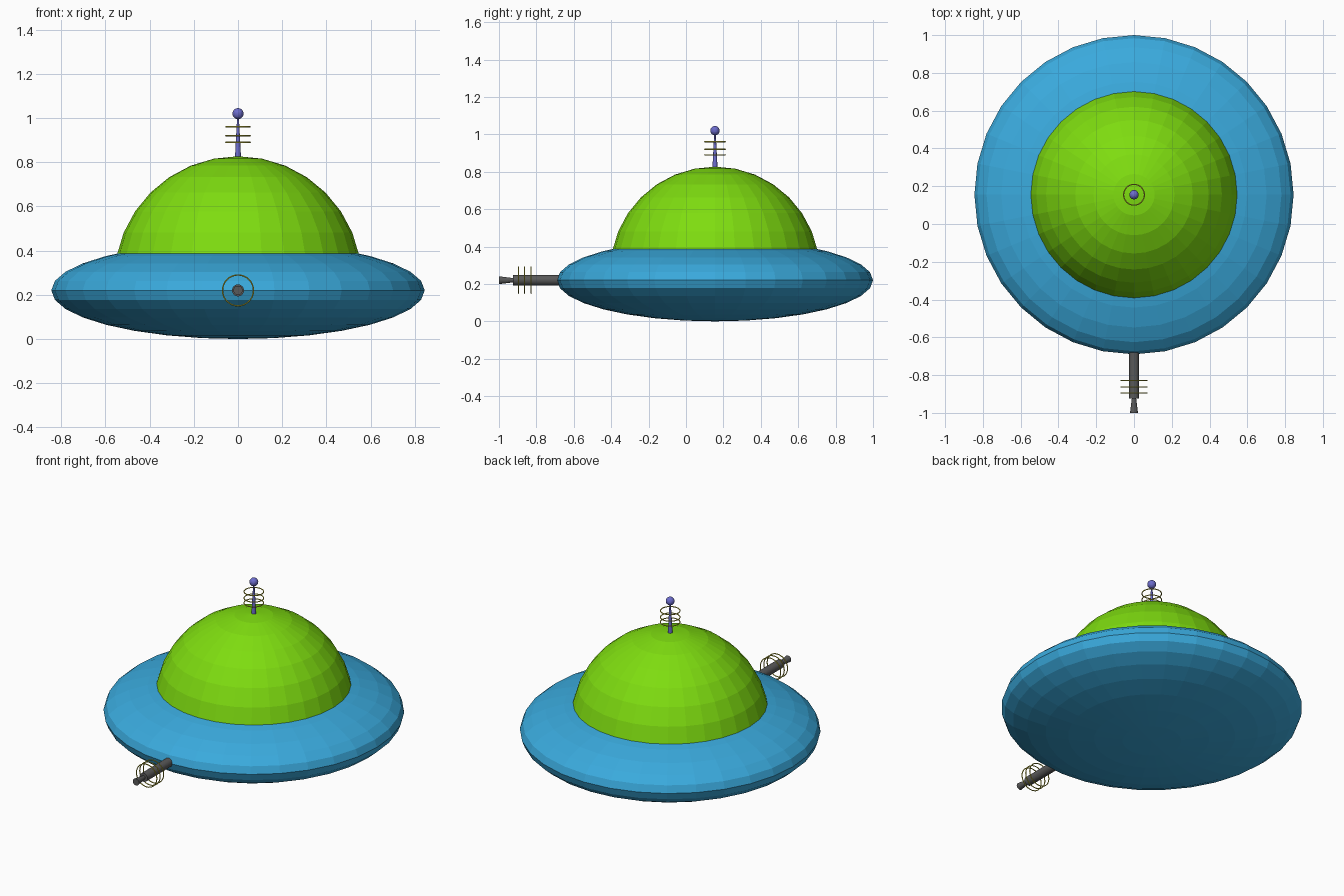
import bpy, bmesh, math
from mathutils import Vector

if "Cube" in bpy.data.objects:
    bpy.data.objects.remove(bpy.data.objects["Cube"])

CY = 0.155      # saucer axis sits behind the origin because the blaster sticks out in front
MID = 0.22      # height of the rim and blaster


def material(name, rgb):
    m = bpy.data.materials.new(name)
    m.diffuse_color = (*rgb, 1)
    m.use_nodes = True
    m.node_tree.nodes["Principled BSDF"].inputs["Base Color"].default_value = m.diffuse_color
    return m


blue = material("sky blue", (0.042, 0.40, 0.72))
green = material("lime green", (0.21, 0.72, 0.005))
violet = material("violet", (0.15, 0.15, 0.60))
yellow = material("yellow", (0.65, 0.60, 0.05))
grey = material("dark grey", (0.10, 0.10, 0.10))


def lathe(name, profile, sides, loc, mat, forward=False, closed=False):
    """Revolve (radius, height) points round z; forward tips the axis to -y."""
    bm = bmesh.new()
    vs = [bm.verts.new((r, 0, z)) for r, z in profile]
    pairs = list(zip(vs, vs[1:] + vs[:1])) if closed else list(zip(vs, vs[1:]))
    edges = [bm.edges.new(p) for p in pairs]
    bmesh.ops.spin(bm, geom=vs + edges, cent=(0, 0, 0), axis=(0, 0, 1),
                   angle=math.tau, steps=sides, use_merge=False)
    bmesh.ops.remove_doubles(bm, verts=bm.verts, dist=0.0003)
    bmesh.ops.recalc_face_normals(bm, faces=bm.faces)
    me = bpy.data.meshes.new(name)
    bm.to_mesh(me)
    bm.free()
    me.materials.append(mat)
    ob = bpy.data.objects.new(name, me)
    ob.location = loc
    if forward:
        ob.rotation_euler.x = math.pi / 2
    bpy.context.collection.objects.link(ob)
    return ob


def arc(rx, rz, start, end, steps):
    pts = []
    for i in range(steps + 1):
        a = math.radians(start + (end - start) * i / steps)
        pts.append((max(0, rx * math.cos(a)), rz * math.sin(a)))
    return pts


def ring(name, radius, thick, loc, forward=False):
    section = [(radius + thick * math.cos(i * math.tau / 8), thick * math.sin(i * math.tau / 8))
               for i in range(8)]
    lathe(name, section, 32, loc, yellow, forward, closed=True)


# Flattened saucer and glassy dome
lathe("saucer_body", arc(0.845, 0.22, -90, 90, 16), 32, (0, CY, MID), blue)
lathe("dome", [(0, 0)] + arc(0.56, 0.56, 0, 90, 8), 32, (0, CY, 0.267), green)

# Antenna with ball tip and three rings
lathe("antenna_mast", [(0, 0), (0.014, 0), (0.004, 0.19), (0, 0.19)], 16, (0, CY, 0.815), violet)
lathe("antenna_ball", arc(0.025, 0.025, -90, 90, 10), 20, (0, CY, 1.02), violet)
for i, z in enumerate((0.89, 0.92, 0.96)):
    ring(f"antenna_ring_{i + 1}", 0.055, 0.003, (0, CY, z))

# Blaster on the front rim: barrel, flared muzzle and three rings
lathe("blaster_barrel", [(0, 0), (0.027, 0), (0.027, 0.325), (0, 0.325)], 32,
      (0, -0.60, MID), grey, True)
lathe("blaster_muzzle", [(0, 0), (0.011, 0), (0.021, 0.08), (0, 0.08)], 32,
      (0, -0.92, MID), grey, True)
for i, y in enumerate((-0.828, -0.863, -0.895)):
    ring(f"blaster_ring_{i + 1}", 0.07, 0.003, (0, y, MID), True)
